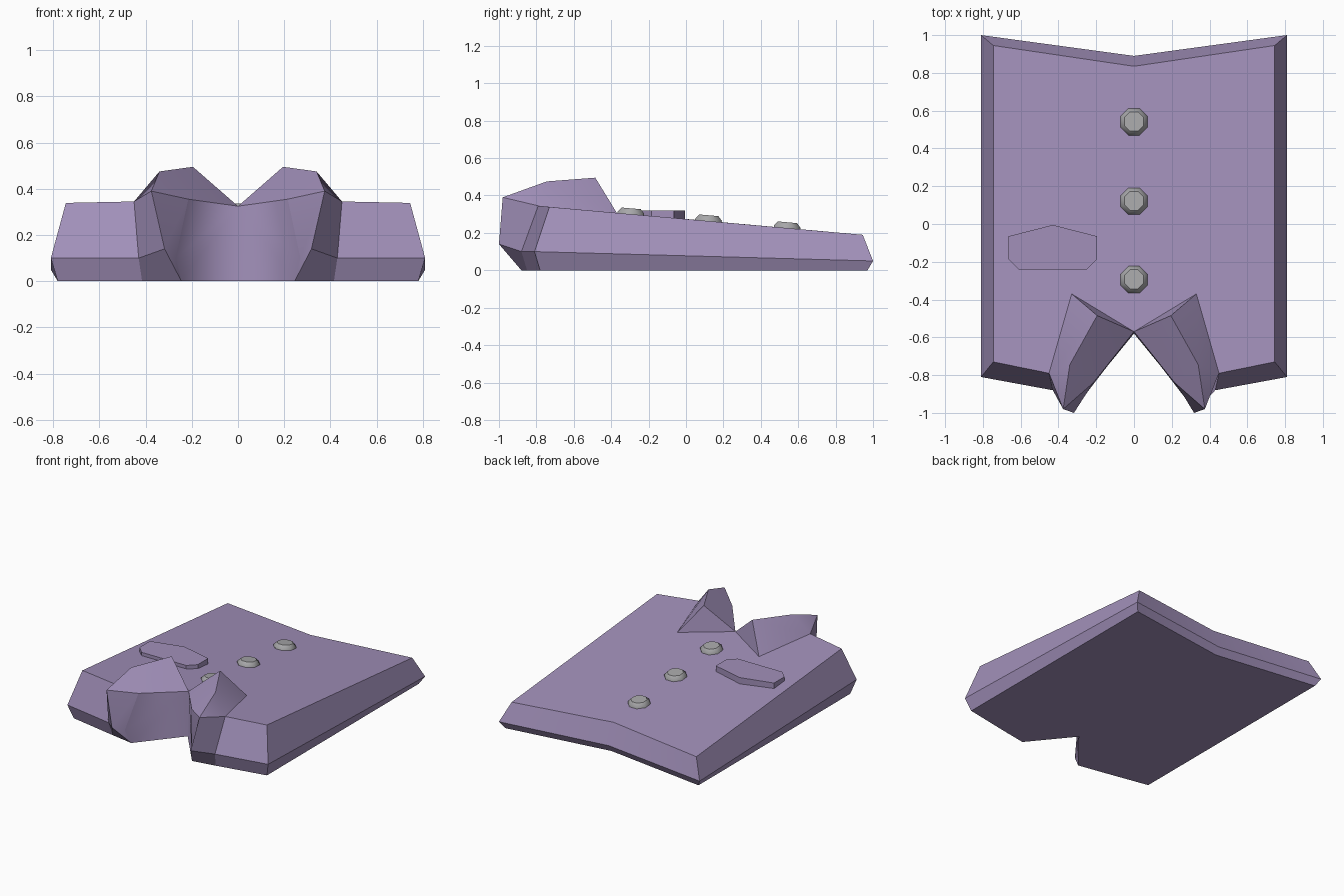
import bpy, bmesh, math
from mathutils import Matrix

cube = bpy.data.objects.get("Cube")
if cube:
    bpy.data.objects.remove(cube)

SLOPE = 0.089


def top_z(y):
    return 0.345 - SLOPE * (y + 0.8)


def material(name, rgb):
    m = bpy.data.materials.new(name)
    m.use_nodes = True
    m.diffuse_color = (*rgb, 1)
    bsdf = next(n for n in m.node_tree.nodes if n.type == 'BSDF_PRINCIPLED')
    bsdf.inputs["Base Color"].default_value = (*rgb, 1)
    return m


PURPLE = material("dusty_purple", (0.36, 0.28, 0.49))
GREY = material("button_grey", (0.39, 0.39, 0.40))


def finish(bm, name, mat, angle=0.6):
    """Mark crisp edges, smooth the rest and link the object."""
    for f in bm.faces:
        f.smooth = True
    for e in bm.edges:
        notch = all(abs(v.co.x) < 1e-4 and v.co.y < 0 for v in e.verts)
        e.smooth = notch or e.calc_face_angle(3.0) < angle
    mesh = bpy.data.meshes.new(name)
    bm.to_mesh(mesh)
    bm.free()
    mesh.materials.append(mat)
    obj = bpy.data.objects.new(name, mesh)
    bpy.context.collection.objects.link(obj)
    return obj


# Corner points of the left half
P = {
    # neck notch
    "neck": (0, -0.57, top_z(-0.57)), "neck_low": (0, -0.58, 0),
    "wall": (0.215, -0.84, 0.355), "wall_mid": (0.27, -0.92, 0.1),
    # top, widest and bottom rings of the body
    "top_f": (0.745, -0.73, top_z(-0.73)), "top_b": (0.745, 0.945, top_z(0.945)),
    "top_m": (0, 0.835, top_z(0.835)),
    "mid_f": (0.81, -0.81, 0.1), "mid_b": (0.81, 1.0, 0.05), "mid_m": (0, 0.89, 0.05),
    "low_f": (0.78, -0.78, 0), "low_b": (0.78, 0.97, 0), "low_m": (0, 0.86, 0),
    # where the collar meets the body
    "tip": (0.33, -0.37, top_z(-0.37)), "out": (0.45, -0.79, 0.345),
    "out_mid": (0.43, -0.88, 0.1), "out_low": (0.415, -0.85, 0),
    # raised collar edge
    "peak": (0.195, -0.485, 0.495), "ridge": (0.34, -0.745, 0.475),
    "front": (0.375, -0.98, 0.39), "nose": (0.318, -1.0, 0.14),
    "foot": (0.245, -0.88, 0),
}


def symmetric(name, faces, mat):
    """Build named faces on the left and their mirror on the right."""
    bm = bmesh.new()
    for side in (1, -1):
        verts = {}
        for face in faces:
            keys = face.split()
            for k in keys:
                if k not in verts:
                    x, y, z = P[k]
                    verts[k] = bm.verts.new((side * x, y, z))
            bm.faces.new([verts[k] for k in keys[::side]])
    bmesh.ops.remove_doubles(bm, verts=bm.verts[:], dist=1e-4)
    return finish(bm, name, mat)


# Folded body of the garment
symmetric("garment_body", [
    "neck tip out top_f top_b top_m",
    "neck_low low_m low_b low_f out_low foot",
    "mid_f mid_b top_b top_f", "low_f low_b mid_b mid_f",
    "mid_b mid_m top_m top_b", "low_b low_m mid_m mid_b",
    "out_mid mid_f top_f out", "out_low low_f mid_f out_mid",
    "neck neck_low foot", "neck foot wall_mid", "neck wall_mid wall",
], PURPLE)

# Turned-up collar
symmetric("collar", [
    "tip neck peak", "tip peak ridge out", "out ridge front",
    "out front nose out_mid", "out_mid nose foot out_low",
    "neck wall peak", "peak wall ridge", "ridge wall front",
    "front wall wall_mid nose", "nose wall_mid foot",
], PURPLE)

# Pocket plate on the right side of the chest
outline = [(-0.43, -0.005)]
outline += [(-0.665, -0.065), (-0.665, -0.185), (-0.61, -0.24)]
outline += [(-0.86 - x, y) for x, y in outline[:0:-1]]
bm = bmesh.new()
base = bm.faces.new([bm.verts.new((x, y, 0.26)) for x, y in outline])
top = bmesh.ops.extrude_face_region(bm, geom=[base])["geom"]
bmesh.ops.translate(bm, vec=(0, 0, 0.06),
                    verts=[v for v in top if isinstance(v, bmesh.types.BMVert)])
if base.is_valid and len(bm.faces) == len(outline) + 1:
    bm.faces.new([v for v in base.verts])
bmesh.ops.recalc_face_normals(bm, faces=bm.faces[:])
finish(bm, "chest_pocket", PURPLE)

# Row of octagonal buttons lying on the sloped front
for i, y in enumerate((0.54, 0.12, -0.295)):
    bm = bmesh.new()
    rings = []
    for r, z in ((0.077, -0.01), (0.077, 0.008), (0.055, 0.031)):
        angles = [math.radians(22.5 + 45 * k) for k in range(8)]
        rings.append([bm.verts.new((r * math.cos(a), r * math.sin(a), z)) for a in angles])
    for lower, upper in zip(rings, rings[1:]):
        for k in range(8):
            n = (k + 1) % 8
            bm.faces.new((lower[k], lower[n], upper[n], upper[k]))
    bm.faces.new(rings[-1])
    bm.faces.new(rings[0][::-1])
    place = Matrix.Translation((0, y, top_z(y))) @ Matrix.Rotation(-math.atan(SLOPE), 4, 'X')
    bmesh.ops.transform(bm, matrix=place, verts=bm.verts[:])
    finish(bm, f"button_{i + 1}", GREY, 0.8)
